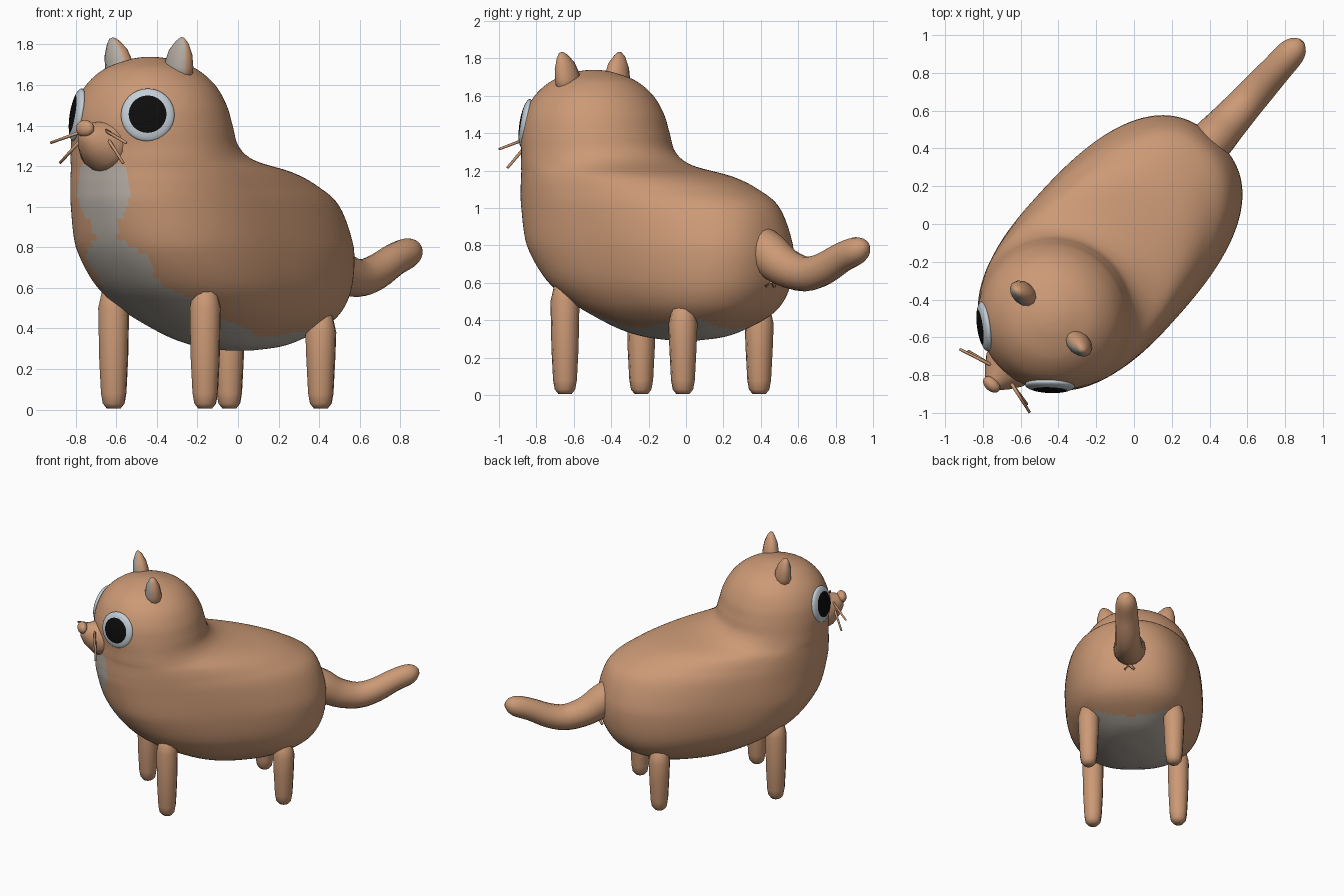
import bpy, bmesh, math
from mathutils import Vector, Matrix

if "Cube" in bpy.data.objects:
    bpy.data.objects.remove(bpy.data.objects["Cube"])

# The animal is modelled along X (head at -X), then turned into place
PLACE = Matrix.Translation((0.007, -0.007, 0)) @ Matrix.Rotation(math.radians(47.9), 4, 'Z')


def material(name, color):
    m = bpy.data.materials.new(name)
    m.use_nodes = True
    m.diffuse_color = (*color, 1)
    m.node_tree.nodes["Principled BSDF"].inputs["Base Color"].default_value = (*color, 1)
    return m


FUR = material("tan_fur", (0.6, 0.32, 0.18))
PALE = material("pale_grey_fur", (0.46, 0.42, 0.37))
WHITE = material("eye_white", (0.55, 0.62, 0.67))
BLACK = material("pupil_black", (0.004, 0.004, 0.004))


def finish(name, bm, mats, rule=None):
    """Turn a bmesh into a smooth object; rule picks the second material."""
    bmesh.ops.recalc_face_normals(bm, faces=bm.faces)
    for f in bm.faces:
        f.smooth = True
        if rule and rule(f):
            f.material_index = 1
    mesh = bpy.data.meshes.new(name)
    bm.to_mesh(mesh)
    bm.free()
    for m in mats:
        mesh.materials.append(m)
    ob = bpy.data.objects.new(name, mesh)
    bpy.context.collection.objects.link(ob)
    ob.matrix_world = PLACE
    return ob


def loft(name, rings, mats=(FUR,), rule=None):
    bm = bmesh.new()
    rows = [[bm.verts.new(p) for p in ring] for ring in rings]
    n = len(rows[0])
    for a, b in zip(rows, rows[1:]):
        for j in range(n):
            k = (j + 1) % n
            bm.faces.new((a[j], a[k], b[k], b[j]))
    bm.faces.new(rows[0][::-1])
    bm.faces.new(rows[-1])
    return finish(name, bm, mats, rule)


def tube(name, path, radii, sides=10, squash=1.0, mats=(FUR,), rule=None):
    """Rings of the given radii around a path; squash thins it along X."""
    pts = [Vector(p) for p in path]
    rings = []
    for i, p in enumerate(pts):
        t = (pts[min(i + 1, len(pts) - 1)] - pts[max(i - 1, 0)]).normalized()
        side = Vector((0, 1, 0))
        if abs(t.y) > 0.7:
            side = Vector((0, 0, 1))
        a = t.cross(side).normalized()
        b = a.cross(t)
        turn = [2 * math.pi * j / sides for j in range(sides)]
        rings.append([p + radii[i] * (a * math.cos(q) * squash + b * math.sin(q)) for q in turn])
    return loft(name, rings, mats, rule)


def ellipsoid(name, centre, size, turn=None, mats=(FUR,), rule=None):
    bm = bmesh.new()
    bmesh.ops.create_uvsphere(bm, u_segments=32, v_segments=24, radius=1)
    picked = {f.index for f in bm.faces if rule and rule(f)}
    mat = Matrix.Translation(centre) @ (turn or Matrix()) @ Matrix.Diagonal((*size, 1))
    bmesh.ops.transform(bm, matrix=mat, verts=bm.verts)
    return finish(name, bm, mats, lambda f: f.index in picked)


def spline(rows, steps):
    """Catmull-Rom interpolation through rows of values."""
    out = []
    for i in range(len(rows) - 1):
        p0, p1, p2, p3 = (rows[min(max(i + d, 0), len(rows) - 1)] for d in (-1, 0, 1, 2))
        for s in range(steps):
            t = s / steps
            out.append([0.5 * (2 * b + (c - a) * t + (2 * a - 5 * b + 4 * c - d) * t * t
                               + (3 * b - a - 3 * c + d) * t ** 3)
                        for a, b, c, d in zip(p0, p1, p2, p3)])
    return out + [list(rows[-1])]


# Body and head: level slices (height, front, back, widest point, half width)
SLICES = [
    (.29, -.06, .06, 0, .04), (.31, -.22, .22, 0, .16), (.35, -.37, .34, 0, .25),
    (.42, -.52, .48, -.02, .35), (.5, -.67, .56, -.06, .42), (.62, -.83, .61, -.15, .47),
    (.8, -.96, .62, -.24, .49), (1.0, -1.02, .56, -.36, .48), (1.1, -1.03, .42, -.46, .465),
    (1.17, -1.03, .23, -.53, .45), (1.23, -1.03, -.08, -.6, .43), (1.3, -1.03, -.21, -.63, .415),
    (1.4, -1.04, -.25, -.64, .4), (1.5, -1.02, -.28, -.65, .375), (1.6, -.97, -.34, -.65, .32),
    (1.68, -.88, -.43, -.655, .225), (1.725, -.76, -.55, -.655, .105), (1.738, -.69, -.62, -.655, .03)]

# Edge of the pale chest patch: (height, half width)
PATCH = [(.53, .3), (.6, .21), (.66, .18), (.72, .21), (.77, .2), (.84, .07), (.93, .1),
         (1.02, .17), (1.12, .17), (1.2, .15), (1.23, .03)]


def is_pale(f):
    p = f.calc_center_median()
    wobble = 0.02 * math.sin(14 * p.x)
    if p.z < PATCH[0][0]:
        return p.x < .35 and abs(p.y) < .28 + wobble
    if p.x > -.4:
        return False
    for (z0, w0), (z1, w1) in zip(PATCH, PATCH[1:]):
        if z0 <= p.z < z1:
            return abs(p.y) < w0 + (w1 - w0) * (p.z - z0) / (z1 - z0)
    return False


def power(v, e):
    return math.copysign(abs(v) ** e, v)


rings = []
for z, front, back, mid, wide in spline(SLICES, 6):
    e = 2 / (2.5 - 0.5 * min(max((z - .8) / .4, 0), 1))
    ring = []
    for j in range(144):
        c, s = math.cos(math.tau * j / 144), math.sin(math.tau * j / 144)
        reach = back - mid if c > 0 else mid - front
        ring.append((mid + reach * power(c, e), wide * power(s, e), z))
    rings.append(ring)
loft("body_and_head", rings, (FUR, PALE), is_pale)

# Muzzle and nose
tube("muzzle", [(-.93, 0, 1.3), (-1.03, 0, 1.315), (-1.08, 0, 1.34), (-1.12, 0, 1.365), (-1.14, 0, 1.375)],
     [.16, .13, .09, .055, .025], 20)
ellipsoid("nose", (-1.135, 0, 1.385), (.035, .052, .042))

# Tail
tail = spline([(.48, .84, .1), (.6, .76, .115), (.72, .685, .105), (.87, .648, .094), (1.0, .675, .087),
               (1.13, .735, .08), (1.23, .77, .075), (1.285, .785, .055), (1.315, .79, .02)], 3)
tube("tail", [(x, 0, z) for x, z, r in tail], [r for x, z, r in tail], 16)

# Small crossed mark under the tail
for s in (-1, 1):
    tube("rear_mark", [(.615, -.035 * s, .58), (.635, 0, .61), (.63, .035 * s, .64)], [.009, .013, .009], 6)

for s, label in ((1, "right"), (-1, "left")):
    # Legs
    for part, x, top in (("front", -.588, .62), ("back", .262, .5)):
        heights = [.005, .03, .08, .25, top - .12, top - .04, top]
        tube(f"{part}_{label}_leg", [(x, .304 * s, z) for z in heights],
             [.035, .055, .064, .073, .078, .06, .02])

    # Ears with a pale inner side
    tube(f"{label}_ear", [(-.66, .185 * s, 1.62), (-.665, .2 * s, 1.7), (-.67, .215 * s, 1.76),
                          (-.675, .23 * s, 1.81), (-.68, .235 * s, 1.832)],
         [.08, .08, .066, .036, .012], 12, .72, (FUR, PALE), lambda f: f.normal.x < -.45)

    # Eyes: flattened domes with a dark centre
    facing = Vector((-.76, .64 * s, .16)).to_track_quat('Z', 'Y').to_matrix().to_4x4()
    ellipsoid(f"{label}_eye", (-.932, .233 * s, 1.452), (.132, .132, .035), facing, (WHITE, BLACK),
              lambda f: f.calc_center_median().z > .74)

    # Whiskers
    for rise, a, b in (("upper", (-1.06, .07 * s, 1.375), (-1.11, .25 * s, 1.315)),
                       ("lower", (-1.06, .07 * s, 1.35), (-1.087, .21 * s, 1.215))):
        tube(f"{rise}_{label}_whisker", [a, b], [.009, .007], 6)
